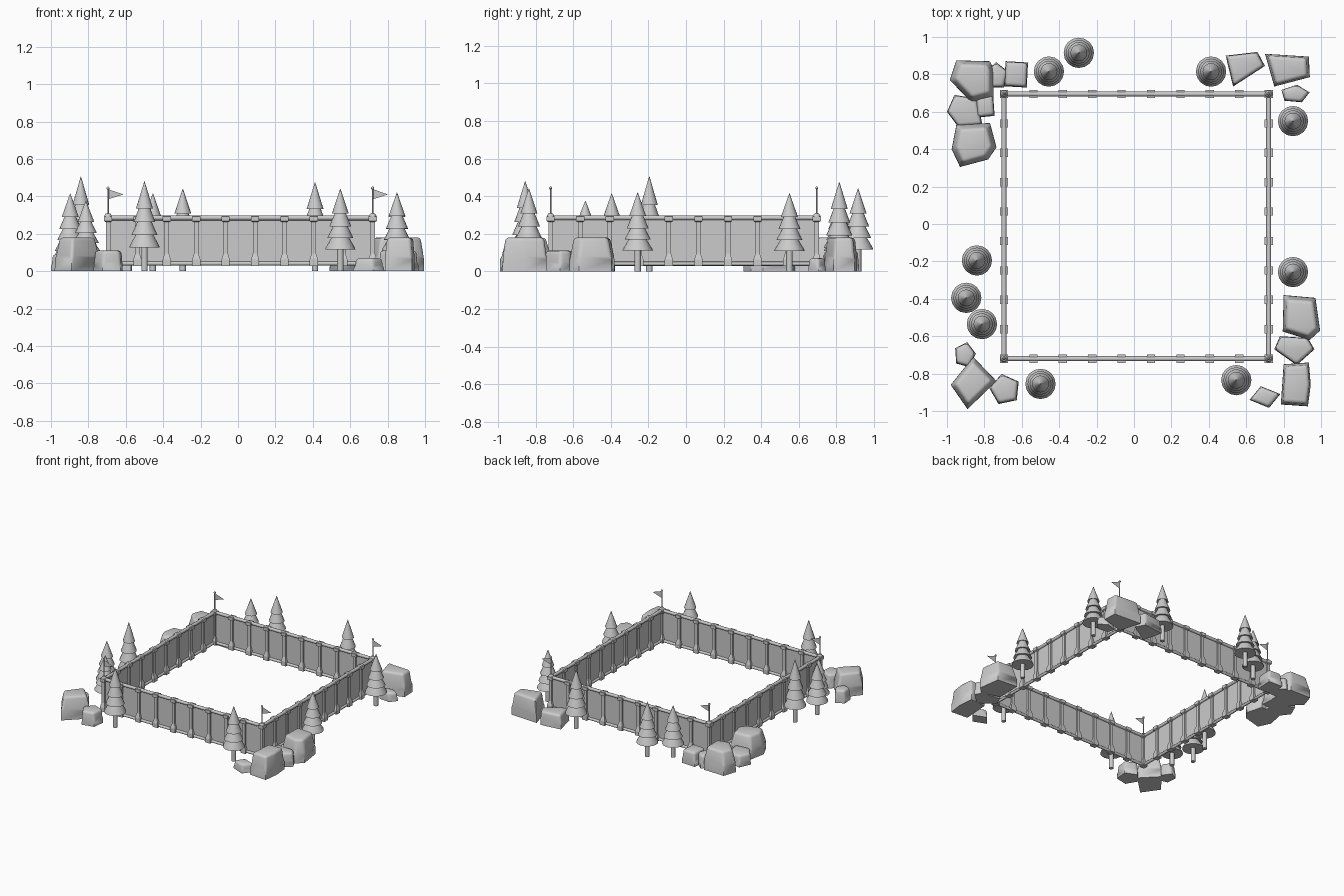
import bpy, bmesh, math
from mathutils import Vector

if "Cube" in bpy.data.objects:
    bpy.data.objects.remove(bpy.data.objects["Cube"])

X0, X1, Y0, Y1 = -0.695, 0.72, -0.72, 0.695   # fence rectangle
BAYS = 9


def finish(name, bm, smooth=None):
    bmesh.ops.recalc_face_normals(bm, faces=bm.faces)
    me = bpy.data.meshes.new(name)
    bm.to_mesh(me)
    bm.free()
    ob = bpy.data.objects.new(name, me)
    bpy.context.collection.objects.link(ob)
    if smooth:
        bpy.ops.object.select_all(action='DESELECT')
        bpy.context.view_layer.objects.active = ob
        ob.select_set(True)
        bpy.ops.object.shade_smooth_by_angle(angle=math.radians(smooth))
    return ob


def lathe(bm, x, y, profile, n, turn=0.0):
    """Stack rings (radius, z) around a vertical axis and cap both ends."""
    rings = []
    for r, z in profile:
        rings.append([bm.verts.new((x + r * math.cos(turn + math.tau * i / n),
                                    y + r * math.sin(turn + math.tau * i / n), z))
                      for i in range(n)])
    for a, b in zip(rings, rings[1:]):
        for i in range(n):
            j = (i + 1) % n
            bm.faces.new((a[i], a[j], b[j], b[i]))
    bm.faces.new(rings[0][::-1])
    bm.faces.new(rings[-1])


def rail(bm, a, b, r, n=8):
    a, b = Vector(a), Vector(b)
    d = b - a
    m = d.to_track_quat('Z', 'Y').to_matrix().to_4x4()
    m.translation = (a + b) / 2
    bmesh.ops.create_cone(bm, cap_ends=True, segments=n, radius1=r, radius2=r,
                          depth=d.length, matrix=m)


corners = [(X0, Y0), (X1, Y0), (X1, Y1), (X0, Y1)]

# Fence: panels, rails and evenly spaced posts on each of the four sides
panels, rails, posts = bmesh.new(), bmesh.new(), bmesh.new()
S = math.sqrt(2)
post_profile = [(0.022 * S, 0.028), (0.022 * S, 0.062), (0.012 * S, 0.095),
                (0.012 * S, 0.262), (0.022 * S, 0.268), (0.022 * S, 0.293)]
for k in range(4):
    (ax, ay), (bx, by) = corners[k], corners[(k + 1) % 4]
    panels.faces.new([panels.verts.new(p) for p in
                      ((ax, ay, 0.03), (bx, by, 0.03), (bx, by, 0.285), (ax, ay, 0.285))])
    rail(rails, (ax, ay, 0.285), (bx, by, 0.285), 0.013)
    rail(rails, (ax, ay, 0.041), (bx, by, 0.041), 0.011)
    for i in range(BAYS):
        t = i / BAYS
        lathe(posts, ax + (bx - ax) * t, ay + (by - ay) * t, post_profile, 4, math.pi / 4)
finish("fence_panels", panels)
finish("fence_rails", rails, 50)
finish("fence_posts", posts)

# Corner knobs, flagpoles and pennants
poles, flags = bmesh.new(), bmesh.new()
for x, y in corners:
    lathe(poles, x, y, [(0.012, 0.268), (0.020, 0.28), (0.020, 0.297), (0.012, 0.308),
                        (0.004, 0.31), (0.004, 0.436), (0.008, 0.44), (0.008, 0.446),
                        (0.003, 0.452)], 10)
    for s in (-0.001, 0.001):
        flags.faces.new([flags.verts.new((x + dx, y + s, z)) for dx, z in
                         ((0.004, 0.437), (0.082, 0.41), (0.004, 0.385))])
finish("flagpoles", poles, 40)
finish("pennants", flags)

# Conifers: x, y, height
trees = [(-0.455, 0.815, 0.415), (-0.295, 0.915, 0.44), (0.412, 0.815, 0.475),
         (0.85, 0.55, 0.415), (0.85, -0.257, 0.42), (0.547, -0.835, 0.44),
         (-0.50, -0.855, 0.48), (-0.84, -0.195, 0.505), (-0.897, -0.395, 0.415),
         (-0.813, -0.535, 0.375)]
tree_profile = [(0.017, 0), (0.017, 0.268), (0.081, 0.262), (0.078, 0.285), (0.045, 0.415),
                (0.069, 0.402), (0.066, 0.42), (0.036, 0.56), (0.058, 0.545), (0.055, 0.565),
                (0.027, 0.72), (0.045, 0.70), (0.042, 0.72), (0.001, 1.0)]
for x, y, h in trees:
    bm = bmesh.new()
    lathe(bm, x, y, [(r, z * h) for r, z in tree_profile], 16)
    finish("conifer", bm, 40)


def rock(name, h, taper, outline):
    """Tapered boulder from a ground outline with a rounded top."""
    n = len(outline)
    cx = sum(p[0] for p in outline) / n
    cy = sum(p[1] for p in outline) / n
    bm = bmesh.new()
    rings = []
    for s, z in ((1, 0), (0.99, 0.45 * h), (taper, h)):
        rings.append([bm.verts.new((cx + (x - cx) * s, cy + (y - cy) * s, z))
                      for x, y in outline])
    for a, b in zip(rings, rings[1:]):
        for i in range(n):
            j = (i + 1) % n
            bm.faces.new((a[i], a[j], b[j], b[i]))
    bm.faces.new(rings[0][::-1])
    bm.faces.new(rings[-1])
    edges = [e for e in bm.edges if max(v.co.z for v in e.verts) > h * 0.99]
    bmesh.ops.bevel(bm, geom=edges, offset=0.018, segments=3, profile=0.5, affect='EDGES')
    finish(name, bm, 35)


def ngon(cx, cy, rx, ry, n, turn):
    return [(cx + rx * math.cos(math.radians(turn) + math.tau * i / n),
             cy + ry * math.sin(math.radians(turn) + math.tau * i / n)) for i in range(n)]


# Large boulders around the four corners
rock("boulder_back_left", 0.18, 0.78,
     [(-.95, .875), (-.77, .87), (-.75, .83), (-.75, .68), (-.87, .65), (-.985, .77)])
rock("boulder_left", 0.175, 0.78,
     [(-.95, .53), (-.77, .54), (-.735, .41), (-.78, .345), (-.93, .305), (-.975, .40)])
rock("boulder_front_left", 0.18, 0.8,
     [(-.86, -.71), (-.735, -.84), (-.89, -.99), (-.98, -.86)])
rock("boulder_right", 0.18, 0.82,
     [(.80, -.38), (.97, -.395), (.995, -.57), (.94, -.62), (.795, -.575)])
rock("boulder_front_right", 0.18, 0.88,
     [(.80, -.75), (.935, -.74), (.945, -.86), (.93, -.975), (.785, -.965)])
rock("boulder_back_right", 0.18, 0.86,
     [(.70, .91), (.935, .895), (.94, .785), (.75, .735)])
rock("boulder_back", 0.11, 0.93,
     [(.49, .90), (.66, .92), (.70, .845), (.53, .735)])
rock("boulder_left_low", 0.09, 0.95,
     [(-.96, .69), (-.84, .67), (-.81, .53), (-.94, .52), (-1.0, .60)])
rock("boulder_right_low", 0.11, 0.95,
     [(.78, -.60), (.93, -.61), (.965, -.67), (.87, -.755), (.75, -.67)])

# Small stones between them: centre, radii, sides, turn, height
for cx, cy, rx, ry, n, turn, h in [
        (-.735, .79, .065, .075, 5, 20, .10), (-.63, .80, .085, .095, 4, 42, .11),
        (-.795, .63, .065, .08, 4, 50, .10), (-.905, -.70, .06, .07, 5, 5, .10),
        (-.69, -.885, .085, .085, 5, 30, .11), (.70, -.925, .085, .06, 4, 15, .07),
        (.86, .695, .08, .05, 5, 10, .07)]:
    rock("stone", h, 0.93, ngon(cx, cy, rx, ry, n, turn))
